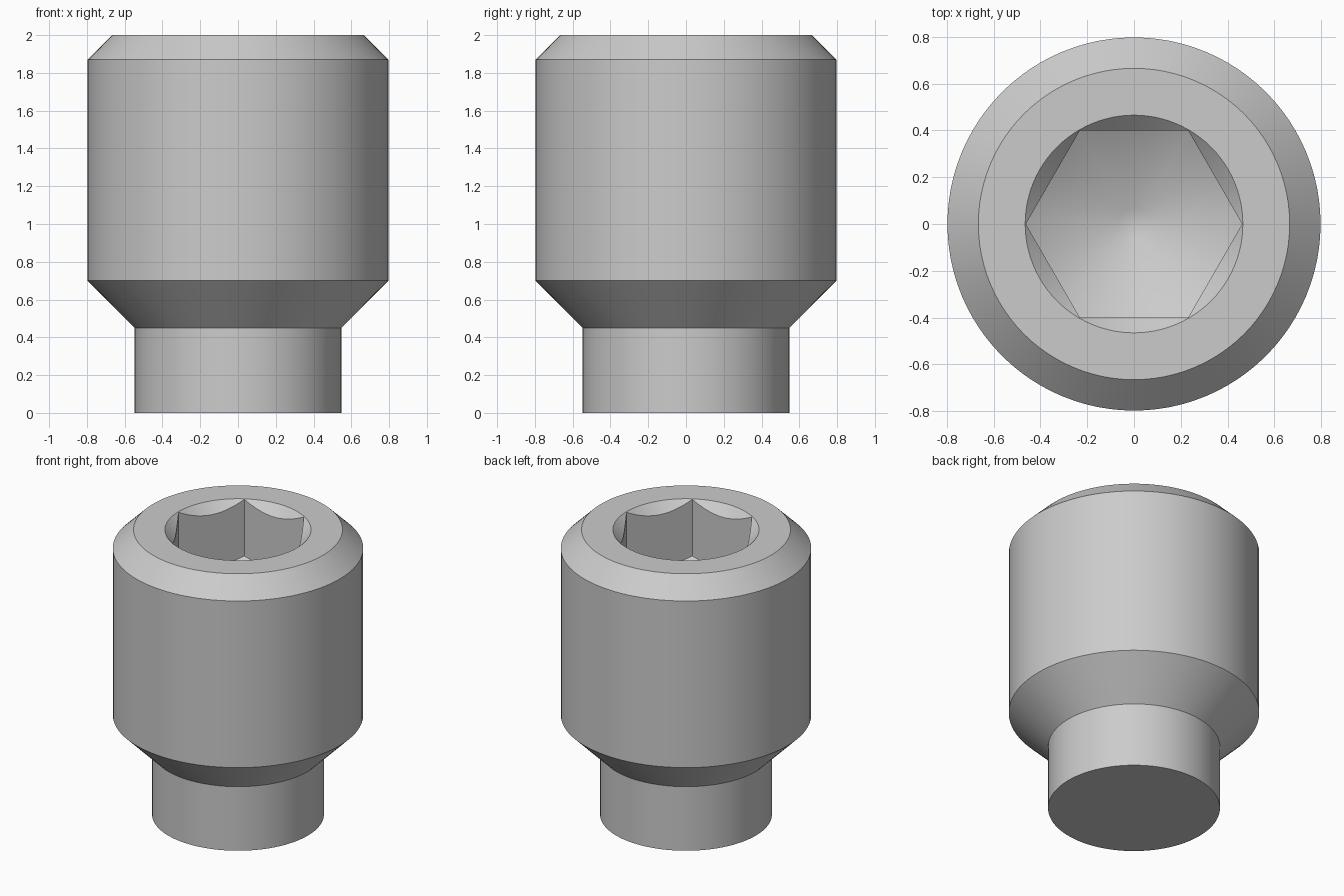
import bpy, bmesh, math
from mathutils import Matrix

SEGMENTS = 96

cube = bpy.data.objects.get("Cube")
if cube:
    bpy.data.objects.remove(cube, do_unlink=True)

steel = bpy.data.materials.new("steel_grey")
steel.use_nodes = True
colour = (0.6, 0.6, 0.6, 1)
steel.diffuse_color = colour
steel.node_tree.nodes["Principled BSDF"].inputs["Base Color"].default_value = colour


def lathe(name, profile, sides=SEGMENTS):
    """Closed solid of revolution from (radius, z) points, bottom to top."""
    bm = bmesh.new()
    rings = []
    for radius, z in profile:
        ring = bmesh.ops.create_circle(bm, segments=sides, radius=radius,
                                       matrix=Matrix.Translation((0, 0, z)) @
                                       Matrix.Rotation(math.pi / 2, 4, "Z"))
        rings.append(ring["verts"])
    for low, high in zip(rings, rings[1:]):
        for i in range(sides):
            j = (i + 1) % sides
            bm.faces.new((low[i], low[j], high[j], high[i]))
    bm.faces.new(rings[0])
    bm.faces.new(rings[-1])
    bmesh.ops.recalc_face_normals(bm, faces=bm.faces)
    # Turn so that one corner lies on the x axis
    first = rings[0][0].co
    turn = Matrix.Rotation(-math.atan2(first.y, first.x), 4, "Z")
    bmesh.ops.transform(bm, matrix=turn, verts=bm.verts)
    mesh = bpy.data.meshes.new(name)
    bm.to_mesh(mesh)
    bm.free()
    mesh.materials.append(steel)
    obj = bpy.data.objects.new(name, mesh)
    bpy.context.collection.objects.link(obj)
    return obj


def combine(target, tool, operation):
    """Apply a boolean and discard the tool."""
    mod = target.modifiers.new(operation, "BOOLEAN")
    mod.operation = operation
    mod.solver = "EXACT"
    mod.object = tool
    graph = bpy.context.evaluated_depsgraph_get()
    mesh = bpy.data.meshes.new_from_object(target.evaluated_get(graph))
    target.modifiers.clear()
    target.data = mesh
    bpy.data.objects.remove(tool, do_unlink=True)


# Stepped body: narrow tip, flared shoulder, barrel and top chamfer
body = lathe("screw_body", [(0.547, 0), (0.547, 0.45), (0.797, 0.70),
                            (0.797, 1.87), (0.665, 2.0)])

# Hexagonal socket ending in a conical floor
socket = lathe("socket_cutter", [(0.462, 1.1), (0.462, 2.2)], 6)
floor_z, slope = 1.60, math.tan(math.radians(30))
drill = lathe("drill_cutter", [(0.065, floor_z - 0.397 * slope),
                               (0.6, floor_z + 0.138 * slope), (0.6, 2.3)])
combine(socket, drill, "INTERSECT")
combine(body, socket, "DIFFERENCE")

# Round countersink around the socket mouth
combine(body, lathe("mouth_cutter", [(0.365, 1.9), (0.515, 2.05)]), "DIFFERENCE")

# Smooth round surfaces, crisp edges
bpy.ops.object.select_all(action="DESELECT")
body.select_set(True)
bpy.context.view_layer.objects.active = body
bpy.ops.object.shade_smooth_by_angle(angle=math.radians(35))
